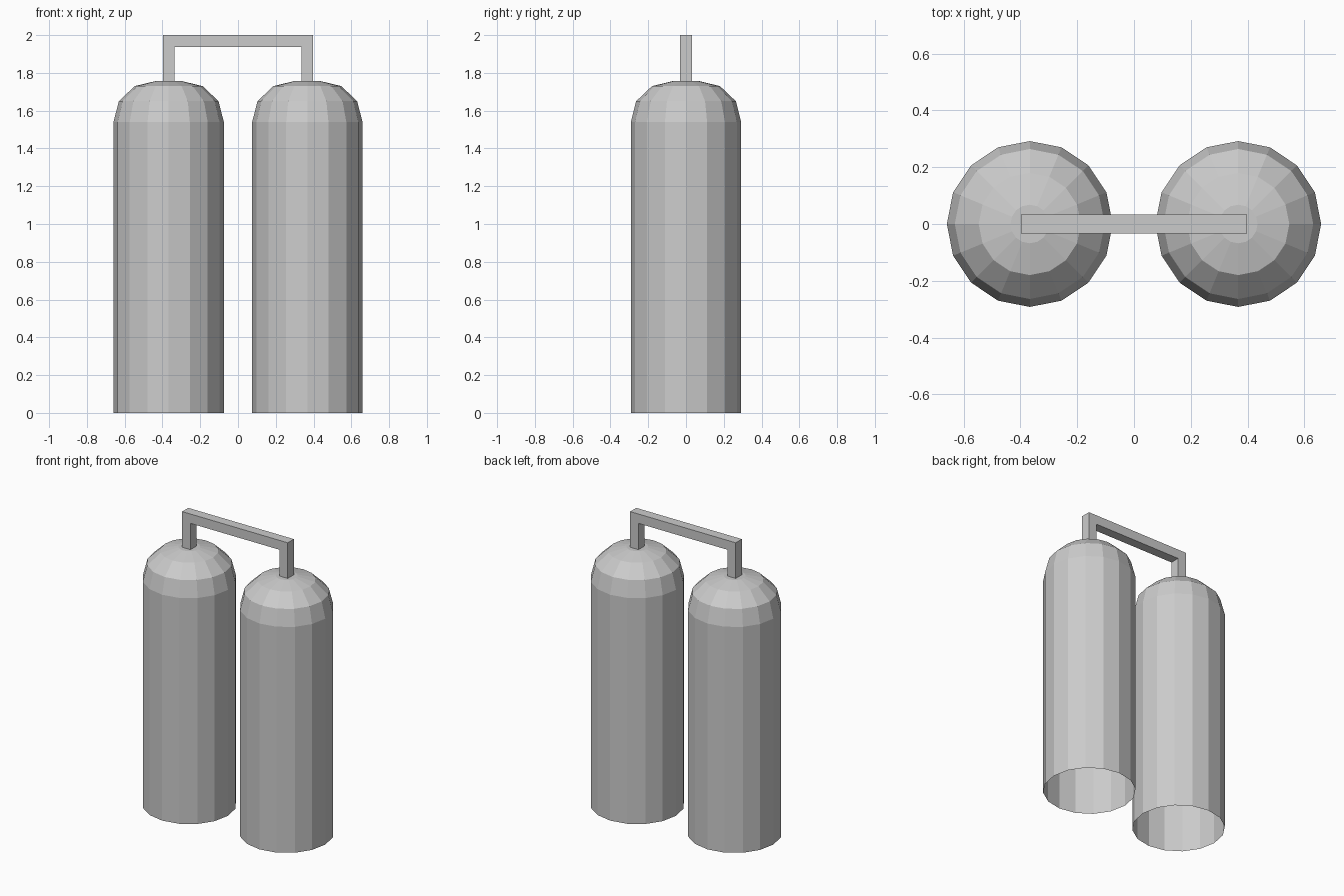
import bpy, bmesh
from math import cos, sin, tau

if "Cube" in bpy.data.objects:
    bpy.data.objects.remove(bpy.data.objects["Cube"])

SIDES = 16
TANK_X = 0.367
# (radius, height) from the open bottom rim to the flat top
PROFILE = [(0.292, 0), (0.292, 1.54), (0.264, 1.65), (0.18, 1.73), (0.068, 1.757)]


def finish(name, bm):
    bmesh.ops.recalc_face_normals(bm, faces=bm.faces)
    mesh = bpy.data.meshes.new(name)
    bm.to_mesh(mesh)
    bm.free()
    obj = bpy.data.objects.new(name, mesh)
    bpy.context.collection.objects.link(obj)
    return obj


def tank(name, x):
    bm = bmesh.new()
    rings = [[bm.verts.new((r * cos(tau * i / SIDES), r * sin(tau * i / SIDES), z))
              for i in range(SIDES)] for r, z in PROFILE]
    for low, high in zip(rings, rings[1:]):
        for i in range(SIDES):
            j = (i + 1) % SIDES
            bm.faces.new((low[i], low[j], high[j], high[i]))
    bm.faces.new(rings[-1])
    finish(name, bm).location.x = x


# Two open-bottomed tanks
tank("left_tank", -TANK_X)
tank("right_tank", TANK_X)

# Square-section connecting pipe: U outline extruded along y
outer, inner, base, under, top, half = 0.398, 0.335, 1.752, 1.936, 2.0, 0.033
outline = [(-outer, base), (-inner, base), (-inner, under), (inner, under),
           (inner, base), (outer, base), (outer, top), (-outer, top)]
bm = bmesh.new()
face = bm.faces.new([bm.verts.new((x, -half, z)) for x, z in outline])
extruded = bmesh.ops.extrude_face_region(bm, geom=[face], use_keep_orig=True)
bmesh.ops.translate(bm, vec=(0, 2 * half, 0),
                    verts=[v for v in extruded["geom"] if isinstance(v, bmesh.types.BMVert)])
finish("connecting_pipe", bm)
